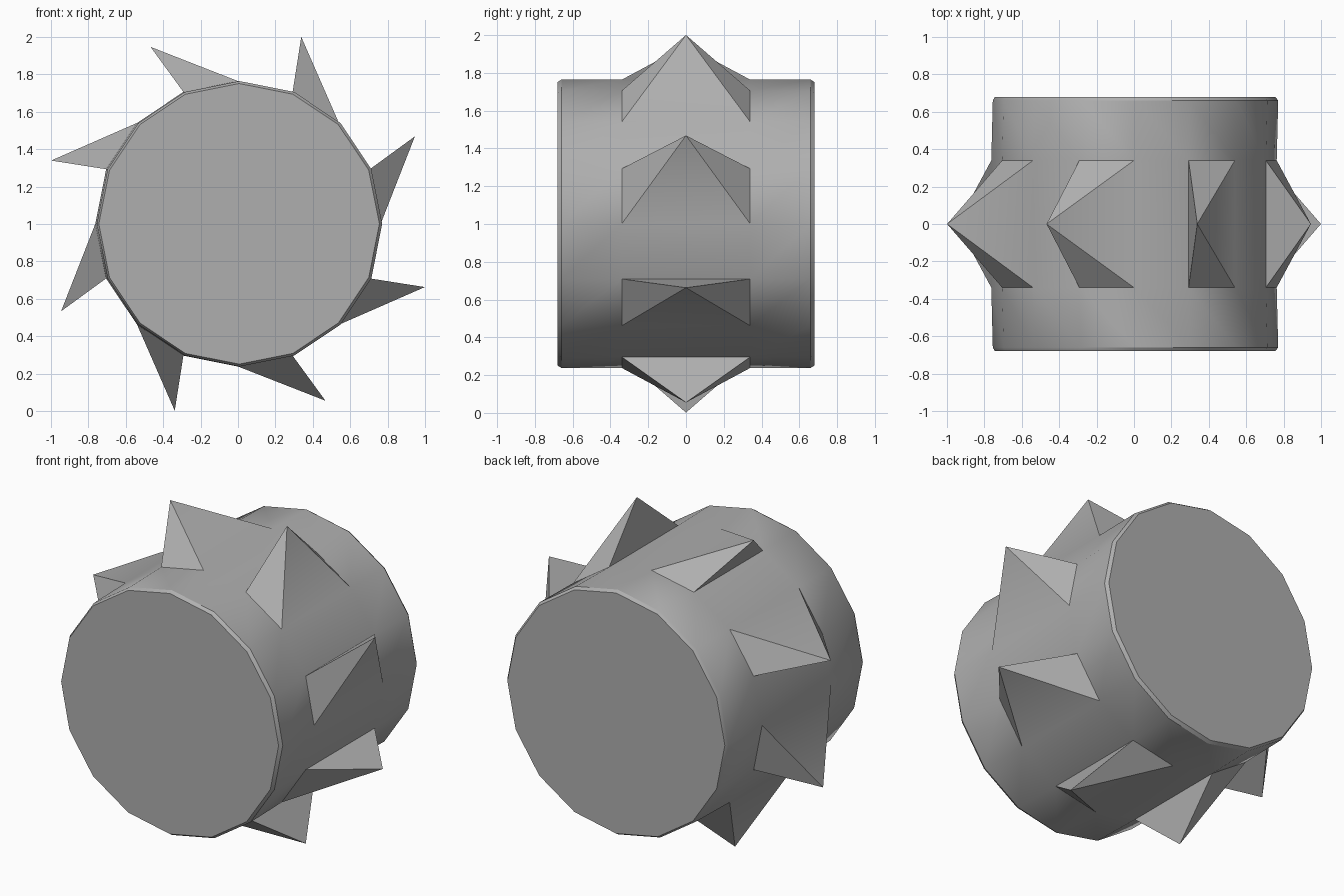
import bpy, bmesh
from math import sin, cos, radians

if "Cube" in bpy.data.objects:
    bpy.data.objects.remove(bpy.data.objects["Cube"])

SIDES, R, CZ = 16, 0.763, 1.001


def polar(r, deg, y, dx=0.0):
    return (dx + r * cos(radians(deg)), y, CZ + r * sin(radians(deg)))


# Barrel: 16-sided rings along y (y, radius, x shift) with small rim chamfers
half = [(0.34, R, 0.0), (0.66, R, 0.008), (0.68, 0.75, 0.006)]
profile = [(-y, r, dx) for y, r, dx in reversed(half)] + half
bm = bmesh.new()
rings = [[bm.verts.new(polar(r, 360 / SIDES * i, y, dx)) for i in range(SIDES)]
         for y, r, dx in profile]
for band, (a, b) in enumerate(zip(rings, rings[1:])):
    for i in range(SIDES):
        j = (i + 1) % SIDES
        quad = (a[i], a[j], b[j], b[i])
        if band == 2 and i % 2 == 0:
            # Spike: slanted pyramid growing from every second middle facet
            tip = bm.verts.new(polar(1.055, 22.5 * i + 26.3, 0))
            for k in range(4):
                bm.faces.new((quad[k], quad[(k + 1) % 4], tip))
        else:
            bm.faces.new(quad)

# End caps
bm.faces.new(rings[0])
bm.faces.new(rings[-1])
bmesh.ops.recalc_face_normals(bm, faces=bm.faces)

mesh = bpy.data.meshes.new("spiked_barrel")
bm.to_mesh(mesh)
bm.free()
barrel = bpy.data.objects.new("spiked_barrel", mesh)
bpy.context.collection.objects.link(barrel)

# Dark grey metal
metal = bpy.data.materials.new("dark_grey")
metal.diffuse_color = (0.43, 0.43, 0.43, 1)
metal.use_nodes = True
metal.node_tree.nodes["Principled BSDF"].inputs["Base Color"].default_value = metal.diffuse_color
mesh.materials.append(metal)

bpy.context.view_layer.objects.active = barrel
barrel.select_set(True)
bpy.ops.object.shade_smooth_by_angle(angle=radians(30))
